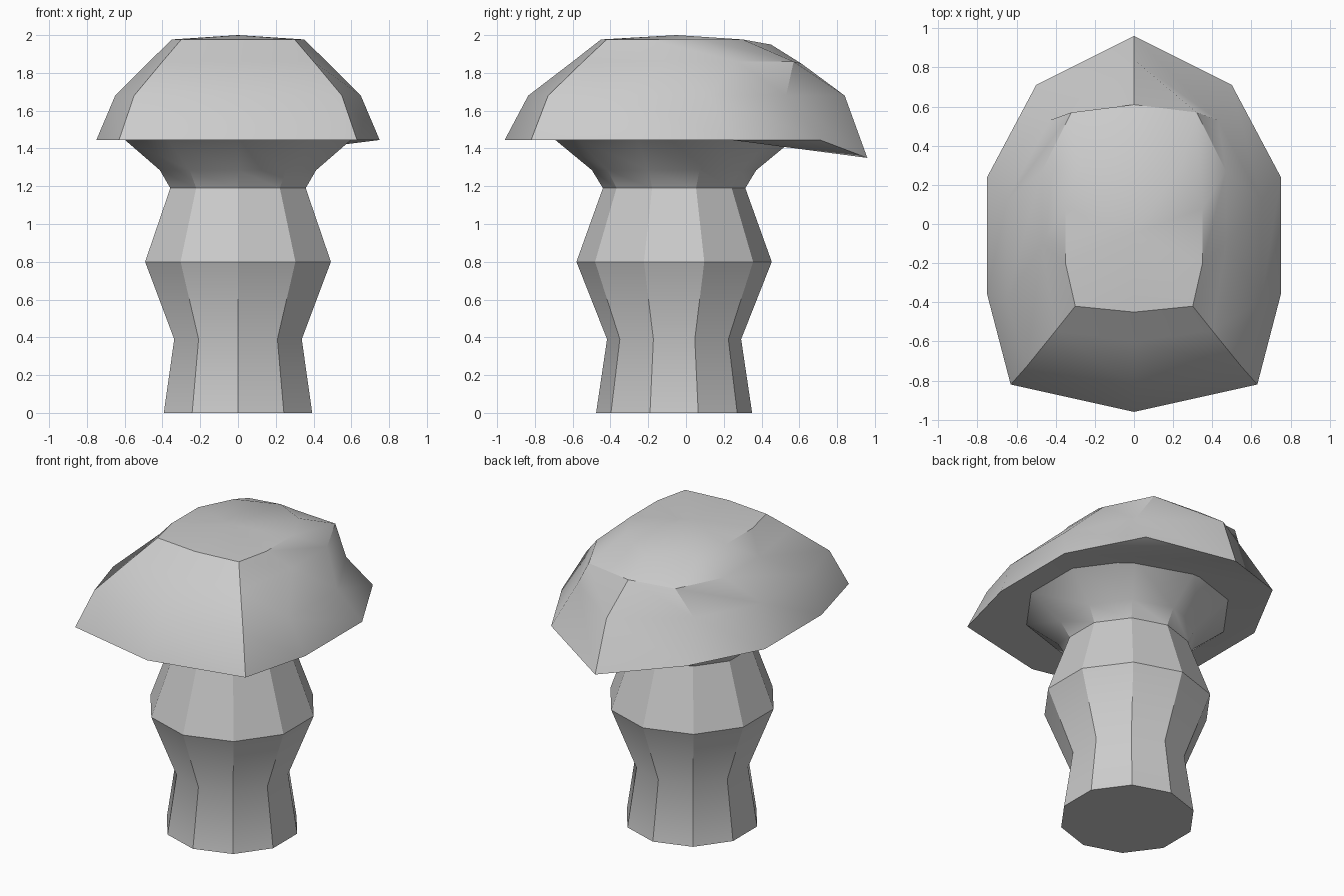
import bpy, bmesh, math

if "Cube" in bpy.data.objects:
    bpy.data.objects.remove(bpy.data.objects["Cube"])


def make_object(name, bm):
    bmesh.ops.recalc_face_normals(bm, faces=bm.faces)
    mesh = bpy.data.meshes.new(name)
    bm.to_mesh(mesh)
    bm.free()
    obj = bpy.data.objects.new(name, mesh)
    bpy.context.collection.objects.link(obj)
    bpy.ops.object.select_all(action='DESELECT')
    obj.select_set(True)
    bpy.context.view_layer.objects.active = obj
    bpy.ops.object.shade_smooth_by_angle(angle=math.radians(30))
    return obj


def bridge(bm, lower, upper):
    n = len(lower)
    for i in range(n):
        j = (i + 1) % n
        bm.faces.new((lower[i], lower[j], upper[j], upper[i]))


# Stem: ten-sided turned profile (radius, height), flaring under the cap
STEM_Y = -0.063
profile = [(0.413, 0), (0.355, 0.39), (0.517, 0.80), (0.377, 1.19),
           (0.435, 1.285), (0.635, 1.45)]
bm = bmesh.new()
rings = []
for r, z in profile:
    rings.append([bm.verts.new((r * math.sin(math.tau * i / 10),
                                STEM_Y + r * math.cos(math.tau * i / 10), z))
                  for i in range(10)])
for a, b in zip(rings, rings[1:]):
    bridge(bm, a, b)
bm.faces.new(rings[0])
make_object("stem", bm)

# Cap: half rings (back to front, right side), mirrored to ten points each
# each ring: height, height of the back tip, (x, y) points
half_rings = [
    (1.445, 1.35, [(0, .96), (.5, .71), (.75, .24), (.75, -.36), (.63, -.82), (0, -.96)]),
    (1.68, 1.68, [(0, .84), (.43, .53), (.65, .12), (.65, -.39), (.55, -.73), (0, -.835)]),
    (1.86, 1.85, [(0, .61), (.32, .57), (.47, .27), (.47, -.10), (.40, -.545), (0, -.60)]),
    (1.977, 1.95, [(0, .45), (.24, .30), (.35, .08), (.35, -.20), (.30, -.42), (0, -.45)]),
]
bm = bmesh.new()
rings = []
for z, tip_z, pts in half_rings:
    loop = pts + [(-x, y) for x, y in pts[-2:0:-1]]
    rings.append([bm.verts.new((x, y, tip_z if i == 0 else z))
                  for i, (x, y) in enumerate(loop)])
for a, b in zip(rings, rings[1:]):
    bridge(bm, a, b)
# shallow crown
apex = bm.verts.new((0, -0.05, 2.0))
top = rings[-1]
for i in range(10):
    bm.faces.new((top[i], top[(i + 1) % 10], apex))
# underside, folded down to the low back tip
rim = rings[0]
bm.faces.new((rim[0], rim[1], rim[2]))
bm.faces.new((rim[0], rim[2], rim[9]))
bm.faces.new(rim[2:])
make_object("cap", bm)
